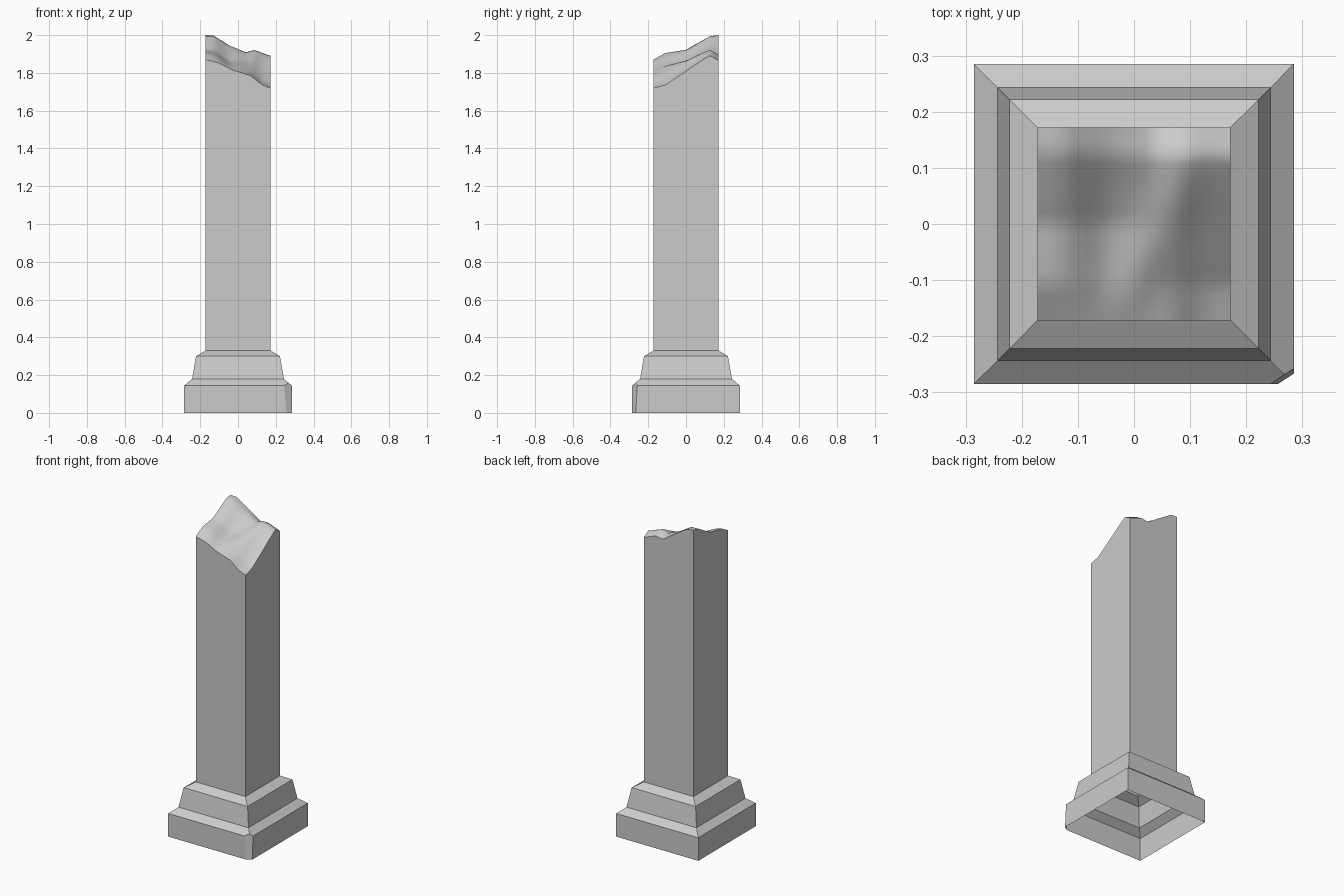
import bpy, bmesh, math
from mathutils import Vector

if "Cube" in bpy.data.objects:
    bpy.data.objects.remove(bpy.data.objects["Cube"])

W = 0.172          # half width of the shaft
N = 16             # grid resolution of the broken top


def make_object(name, bm):
    bmesh.ops.recalc_face_normals(bm, faces=bm.faces)
    me = bpy.data.meshes.new(name)
    bm.to_mesh(me)
    bm.free()
    ob = bpy.data.objects.new(name, me)
    bpy.context.collection.objects.link(ob)
    return ob


def lerp_curve(pts, t):
    for (a, za), (b, zb) in zip(pts, pts[1:]):
        if t <= b:
            return za + (zb - za) * (t - a) / (b - a)
    return pts[-1][1]


# Stepped square pedestal, open underneath
profile = [(0.285, 0), (0.285, 0.145), (0.243, 0.18), (0.222, 0.30), (W, 0.33)]
bm = bmesh.new()
rings = [[bm.verts.new((sx * r, sy * r, z))
          for sx, sy in ((-1, -1), (1, -1), (1, 1), (-1, 1))] for r, z in profile]
for lo, hi in zip(rings, rings[1:]):
    for i in range(4):
        j = (i + 1) % 4
        bm.faces.new((lo[i], lo[j], hi[j], hi[i]))

# Chipped front right corner of the plinth
normal = Vector((0.55, -0.83, 0.05))
point = Vector((0.257, -0.285, 0))
cut = bmesh.ops.bisect_plane(bm, geom=bm.verts[:] + bm.edges[:] + bm.faces[:],
                             plane_co=point, plane_no=normal, clear_outer=True)
verts = [g for g in cut["geom_cut"] if isinstance(g, bmesh.types.BMVert)]
mid = sum((v.co for v in verts), Vector()) / len(verts)
side = Vector((0.83, 0.55, 0))
verts.sort(key=lambda v: math.atan2(v.co.z - mid.z, (v.co - mid).dot(side)))
bm.faces.new(verts)
make_object("pedestal", bm)

# Outline of the break along each side of the shaft: (position, height)
front = [(-W, 1.87), (-0.10, 1.852), (-0.03, 1.815), (0.07, 1.785), (0.12, 1.74), (W, 1.72)]
back = [(-W, 2.0), (-0.13, 1.998), (-0.03, 1.935), (0.04, 1.888), (0.09, 1.896), (W, 1.865)]
left = [(-W, 1.87), (-0.11, 1.905), (0.0, 1.922), (0.03, 1.94), (0.13, 1.995), (W, 2.0)]
right = [(-W, 1.72), (-0.11, 1.735), (-0.02, 1.795), (0.06, 1.85), (0.125, 1.893), (W, 1.865)]


def break_height(x, y):
    u, v = (x + W) / (2 * W), (y + W) / (2 * W)
    fb = (1 - v) * lerp_curve(front, x) + v * lerp_curve(back, x)
    lr = (1 - u) * lerp_curve(left, y) + u * lerp_curve(right, y)
    bil = ((1 - u) * (1 - v) * 1.87 + u * (1 - v) * 1.72
           + (1 - u) * v * 2.0 + u * v * 1.865)
    fade = 16 * u * (1 - u) * v * (1 - v)
    ridge = 0.018 * math.exp(-((x - 0.05 - 0.4 * y) / 0.045) ** 2)
    dip = 0.02 * math.exp(-((x + 0.06) / 0.05) ** 2)
    return fb + lr - bil + fade * (ridge - dip)


# Shaft with uneven broken top
bm = bmesh.new()
c = [-W + 2 * W * i / N for i in range(N + 1)]
grid = [[bm.verts.new((x, y, break_height(x, y))) for x in c] for y in c]
for j in range(N):
    for i in range(N):
        f = bm.faces.new((grid[j][i], grid[j][i + 1], grid[j + 1][i + 1], grid[j + 1][i]))
        f.smooth = True
edge = (grid[0][:-1] + [grid[j][N] for j in range(N)]
        + grid[N][:0:-1] + [grid[j][0] for j in range(N, 0, -1)])
base = [bm.verts.new((v.co.x, v.co.y, 0.33)) for v in edge]
for i in range(len(edge)):
    j = (i + 1) % len(edge)
    bm.faces.new((base[i], base[j], edge[j], edge[i]))
for e in bm.edges:
    if any(not f.smooth for f in e.link_faces):
        e.smooth = False
make_object("broken_shaft", bm)
